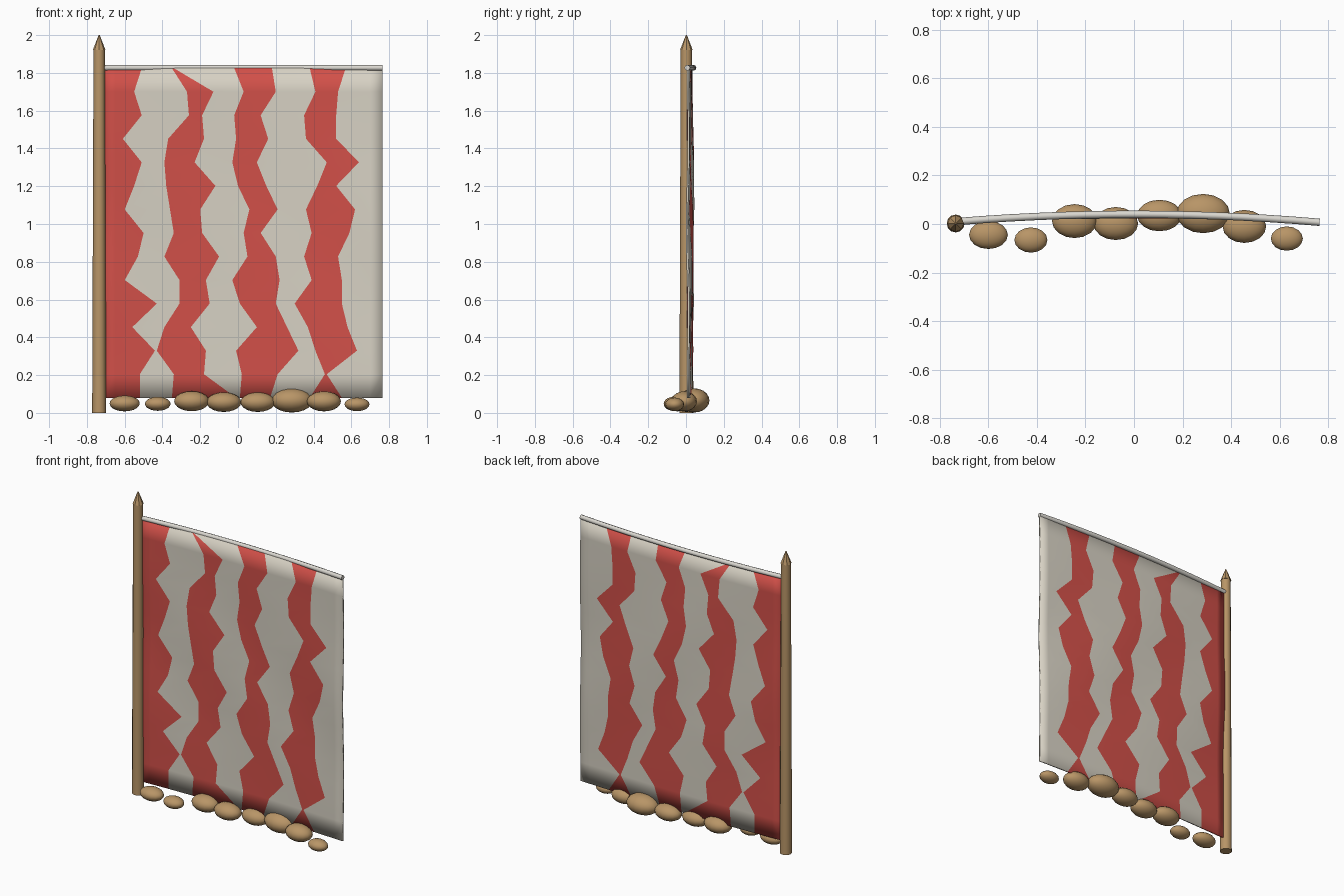
import bpy
import math

cube = bpy.data.objects.get("Cube")
if cube:
    bpy.data.objects.remove(cube, do_unlink=True)


def make_material(name, rgb):
    mat = bpy.data.materials.new(name)
    mat.use_nodes = True
    colour = (*rgb, 1.0)
    mat.diffuse_color = colour
    mat.node_tree.nodes["Principled BSDF"].inputs["Base Color"].default_value = colour
    return mat


wood = make_material("tan wood and stone", (0.48, 0.30, 0.135))
cream = make_material("cream cloth", (0.68, 0.64, 0.55))
red = make_material("red cloth", (0.64, 0.08, 0.066))
rod_grey = make_material("pale rod", (0.70, 0.68, 0.63))


def finish(obj, name, mat):
    obj.name = name
    obj.data.materials.append(mat)
    bpy.ops.object.shade_smooth_by_angle(angle=math.radians(40))
    return obj


# Upright post with a pointed cap
POST_X, POST_TOP = -0.735, 1.92
bpy.ops.mesh.primitive_cone_add(vertices=12, radius1=0.037, radius2=0.03,
                                depth=POST_TOP, location=(POST_X, 0.002, POST_TOP / 2))
finish(bpy.context.object, "post", wood)
bpy.ops.mesh.primitive_cone_add(vertices=8, radius1=0.034, radius2=0.003,
                                depth=0.08, location=(POST_X, 0.002, POST_TOP + 0.04))
finish(bpy.context.object, "post_tip", wood)


# Bowed rod along the top of the banner
def bow(x):
    return 1 - (x / 0.765) ** 2


curve = bpy.data.curves.new("banner_rod", "CURVE")
curve.dimensions = "3D"
curve.bevel_depth = 0.015
curve.bevel_resolution = 2
curve.use_fill_caps = True
spline = curve.splines.new("POLY")
STEPS = 14
spline.points.add(STEPS)
for i, point in enumerate(spline.points):
    x = -0.73 + 1.495 * i / STEPS
    point.co = (x, 0.007 + 0.033 * bow(x), 1.827, 1)
curve.materials.append(rod_grey)
rod = bpy.data.objects.new("banner_rod", curve)
bpy.context.collection.objects.link(rod)

# Zigzag stripe edges, in hundredths, from the hem up
edges = [
    [-52, -52, -44, -56, -43, -60, -53, -50, -60, -55, -51, -61, -51, -55, -51],
    [-35, -34, -43, -39, -31, -31, -39, -34, -36, -38, -39, -37, -26, -27, -35],
    [-1, -18, -17, -25, -15, -17, -10, -19, -20, -12, -23, -18, -19, -13, -34],
    [1, 2, -1, 10, 1, -3, 5, 3, 6, 0, -3, -1, -2, 3, -2],
    [17, 21, 32, 26, 20, 22, 20, 12, 21, 15, 10, 16, 12, 20, 18],
    [38, 46, 41, 37, 30, 39, 35, 39, 36, 42, 47, 36, 35, 41, 38],
    [55, 47, 63, 58, 55, 55, 53, 59, 62, 52, 64, 52, 52, 53, 57],
]
rows = len(edges[0])
columns = [[-71] * rows, [-65] * rows] + edges + [[70] * rows, [76.5] * rows]
stripe_is_red = [True, True, False, True, False, True, False, True, False, False]


def cloth_point(col, row):
    x, t = columns[col][row] / 100, row / (rows - 1)
    ripple = 0.006 * math.sin(7 * x + 11 * t) * math.sin(math.pi * t)
    y = 0.010 + 0.018 * bow(x) + 0.007 * bow(x) * math.sin(math.pi * t) + ripple
    return (x, y, 0.08 + 1.745 * t)


# Striped banner cloth
verts = [cloth_point(c, r) for r in range(rows) for c in range(len(columns))]
faces, face_mats = [], []
n = len(columns)
for r in range(rows - 1):
    for c in range(n - 1):
        a = r * n + c
        faces.append((a, a + 1, a + n + 1, a + n))
        face_mats.append(1 if stripe_is_red[c] else 0)
mesh = bpy.data.meshes.new("banner_cloth")
mesh.from_pydata(verts, [], faces)
mesh.materials.append(cream)
mesh.materials.append(red)
for poly, index in zip(mesh.polygons, face_mats):
    poly.material_index = index
    poly.use_smooth = True
cloth = bpy.data.objects.new("banner_cloth", mesh)
bpy.context.collection.objects.link(cloth)
solid = cloth.modifiers.new("thickness", "SOLIDIFY")
solid.thickness = 0.01
solid.offset = 0

# Row of stones under the hem: centre x, y, z then radii
stones = [
    (-0.60, -0.045, 0.05, 0.08, 0.058, 0.042),
    (-0.425, -0.066, 0.048, 0.068, 0.052, 0.037),
    (-0.245, 0.012, 0.062, 0.093, 0.07, 0.053),
    (-0.075, 0.002, 0.057, 0.092, 0.068, 0.052),
    (0.105, 0.035, 0.057, 0.092, 0.065, 0.052),
    (0.285, 0.043, 0.066, 0.11, 0.081, 0.064),
    (0.455, -0.01, 0.061, 0.09, 0.068, 0.053),
    (0.63, -0.06, 0.045, 0.066, 0.05, 0.036),
]
for i, (x, y, z, rx, ry, rz) in enumerate(stones):
    bpy.ops.mesh.primitive_uv_sphere_add(segments=16, ring_count=10, location=(x, y, z))
    stone = bpy.context.object
    stone.scale = (rx, ry, rz)
    finish(stone, f"stone_{i + 1}", wood)
